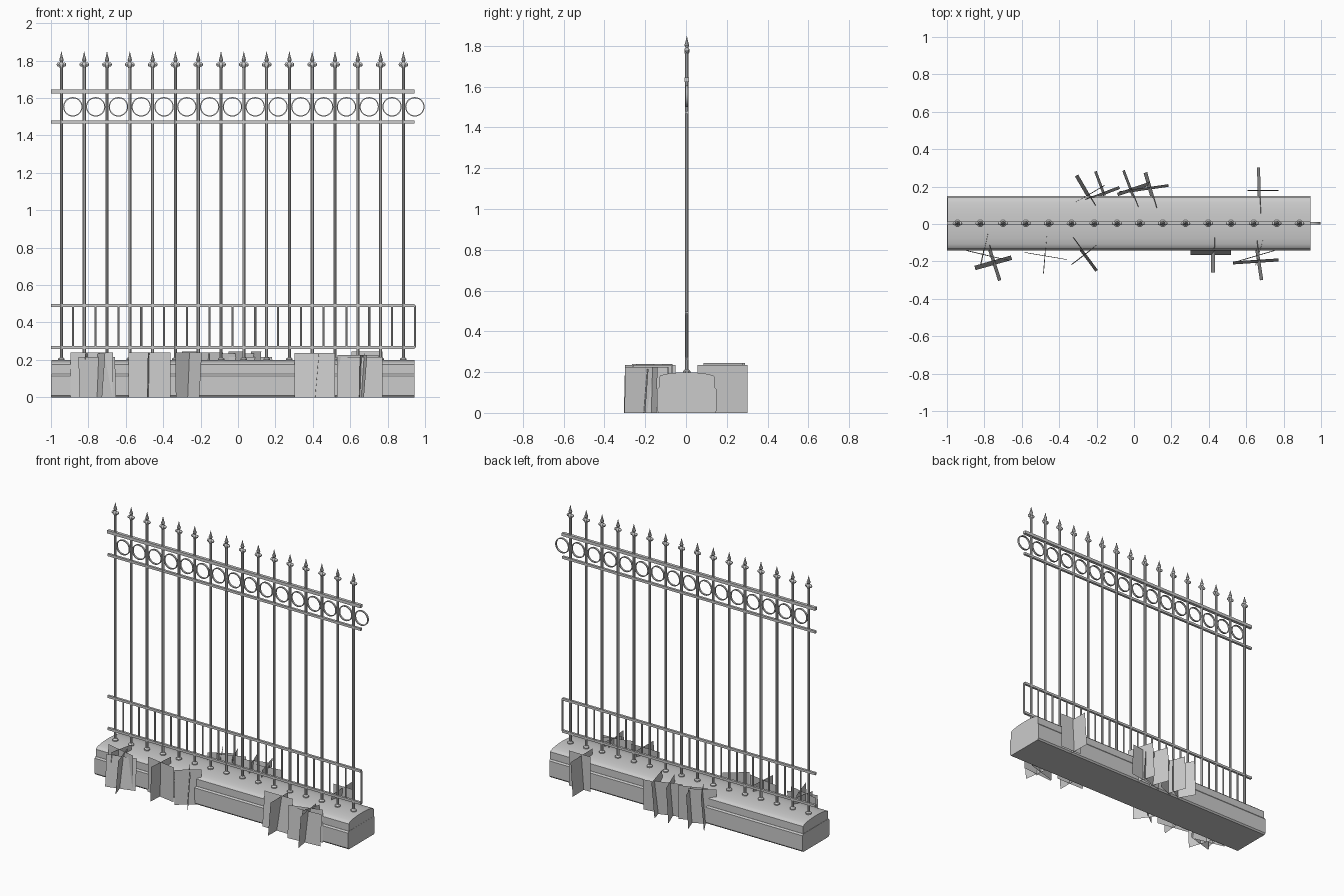
import bpy, bmesh, math
from mathutils import Matrix, Vector

if "Cube" in bpy.data.objects:
    bpy.data.objects.remove(bpy.data.objects["Cube"])

grey = bpy.data.materials.new("plain grey")
grey.diffuse_color = (0.6, 0.6, 0.6, 1)
grey.use_nodes = True
grey.node_tree.nodes["Principled BSDF"].inputs["Base Color"].default_value = grey.diffuse_color

FY = 0.004                                   # depth position of the railing
STEP = 0.1219
POSTS = [-0.944 + STEP * i for i in range(16)]
MIDS = [x + STEP / 2 for x in POSTS]


def finish(name, bm, smooth=False):
    me = bpy.data.meshes.new(name)
    bm.to_mesh(me)
    bm.free()
    ob = bpy.data.objects.new(name, me)
    bpy.context.collection.objects.link(ob)
    me.materials.append(grey)
    if smooth:
        bpy.ops.object.select_all(action='DESELECT')
        ob.select_set(True)
        bpy.context.view_layer.objects.active = ob
        bpy.ops.object.shade_smooth_by_angle(angle=math.radians(40))
    return ob


def box(bm, c, s):
    bmesh.ops.create_cube(bm, size=1, matrix=Matrix.Translation(c) @ Matrix.Diagonal((*s, 1)))


def lathe(bm, x, profile, n=8, sy=1.0):
    """Revolve (radius, z) pairs about a vertical axis at x."""
    rings = [[bm.verts.new((x + r * math.cos(math.tau * (k + .5) / n),
                            FY + sy * r * math.sin(math.tau * (k + .5) / n), z)) for k in range(n)]
             for r, z in profile]
    for a, b in zip(rings, rings[1:]):
        for k in range(n):
            bm.faces.new((a[k], a[(k + 1) % n], b[(k + 1) % n], b[k]))
    bm.faces.new(rings[0][::-1])
    bm.faces.new(rings[-1])


def extrude_x(name, outline, x0, x1, smooth=False):
    """Extrude a (y, z) outline along x."""
    bm = bmesh.new()
    f = bm.faces.new([bm.verts.new((x0, y, z)) for y, z in outline])
    r = bmesh.ops.extrude_face_region(bm, geom=[f])
    bmesh.ops.translate(bm, vec=(x1 - x0, 0, 0),
                        verts=[v for v in r['geom'] if isinstance(v, bmesh.types.BMVert)])
    bmesh.ops.recalc_face_normals(bm, faces=bm.faces)
    return finish(name, bm, smooth)


# stone footing: box with softened edges, arched cap on top
extrude_x("footing", [(FY - .137, 0), (FY + .137, 0), (FY + .146, .01), (FY + .146, .115),
                      (FY + .138, .125), (FY - .138, .125), (FY - .146, .115), (FY - .146, .01)],
          -1, .944)
arch = [(FY + .137 * math.cos(math.pi * k / 10), .175 + .024 * math.sin(math.pi * k / 10))
        for k in range(11)]
extrude_x("footing_cap", [(FY - .137, .124), (FY + .137, .124)] + arch, -.998, .943, True)

# horizontal rails
bm = bmesh.new()
for z, t in ((1.634, .021), (1.473, .016), (.49, .016), (.267, .016)):
    box(bm, (-.028, FY, z), (1.944, t, t))
finish("rails", bm)

# tall posts with foot flanges
bm = bmesh.new()
for x in POSTS:
    lathe(bm, x, [(.019, .19), (.019, .206), (.009, .214), (.009, 1.77)])
finish("posts", bm, True)

# short balusters between the lower rails
bm = bmesh.new()
for x in MIDS:
    lathe(bm, x, [(.006, .267), (.006, .49)])
finish("balusters", bm, True)

# spear finials with a small scroll ball on each side
bm = bmesh.new()
for x in POSTS:
    lathe(bm, x, [(.009, 1.76), (.013, 1.768), (.013, 1.785), (.007, 1.792),
                  (.013, 1.803), (.006, 1.825), (.001, 1.848)])
    for s in (-1, 1):
        bmesh.ops.create_uvsphere(bm, u_segments=8, v_segments=6, radius=.011,
                                  matrix=Matrix.Translation((x + s * .015, FY, 1.779)))
finish("finials", bm, True)

# ring ornaments between the upper rails
bm = bmesh.new()
N = 28
for x in MIDS:
    loops = []
    for k in range(N):
        a = math.tau * k / N
        loops.append([bm.verts.new((x + r * math.cos(a), FY + d, 1.553 + r * math.sin(a)))
                      for r, d in ((.046, -.006), (.052, -.006), (.052, .006), (.046, .006))])
    for k in range(N):
        a, b = loops[k], loops[(k + 1) % N]
        for j in range(4):
            bm.faces.new((a[j], a[(j + 1) % 4], b[(j + 1) % 4], b[j]))
bmesh.ops.recalc_face_normals(bm, faces=bm.faces)
finish("rings", bm, True)


def cards(name, rows):
    """Upright leaning grass planes: start x, y, end x, y, height, sideways lean."""
    bm = bmesh.new()
    for x0, y0, x1, y1, h, lean in rows:
        a, b = Vector((x0, y0, 0)), Vector((x1, y1, 0))
        n = Vector((b.y - a.y, a.x - b.x, 0)).normalized()
        if n.x + n.y < 0:
            n = -n
        lo, hi = -n * lean / 2, n * lean / 2 + Vector((0, 0, h))
        bm.faces.new([bm.verts.new(p) for p in (a + lo, b + lo, b + hi, a + hi)])
    finish(name, bm)


# grass tufts in front of the footing
cards("front_grass_far_left", [(-.67, -.195, -.895, -.142, .24, .004), (-.85, -.235, -.655, -.18, .215, .024),
                               (-.82, -.22, -.783, -.05, .235, .006), (-.718, -.302, -.778, -.115, .235, .018)])
cards("front_grass_left", [(-.36, -.19, -.585, -.152, .24, .003), (-.484, -.265, -.468, -.067, .24, .004)])
cards("front_grass_middle", [(-.2, -.25, -.33, -.075, .24, .016), (-.2, -.115, -.334, -.217, .24, .005)])
cards("front_grass_right", [(.518, -.152, .302, -.152, .238, .026), (.422, -.26, .424, -.072, .235, .02)])
cards("front_grass_far_right", [(.53, -.208, .772, -.192, .215, .016), (.751, -.142, .532, -.206, .225, .004),
                                (.682, -.3, .65, -.088, .225, .018), (.65, -.222, .687, -.088, .225, .004)])

# grass tufts behind the footing
cards("back_grass_left", [(-.211, .094, -.307, .259, .245, .02), (-.158, .206, -.313, .115, .24, .004),
                          (-.078, .195, -.259, .126, .24, .016), (-.158, .152, -.206, .281, .235, .014)])
cards("back_grass_middle", [(-.088, .158, .088, .217, .235, .018), (-.077, .168, .184, .206, .215, .014),
                            (.019, .088, -.056, .286, .245, .014), (.115, .083, .061, .275, .245, .02)])
cards("back_grass_right", [(.671, .056, .666, .302, .235, .016), (.772, .179, .607, .179, .245, .004)])
